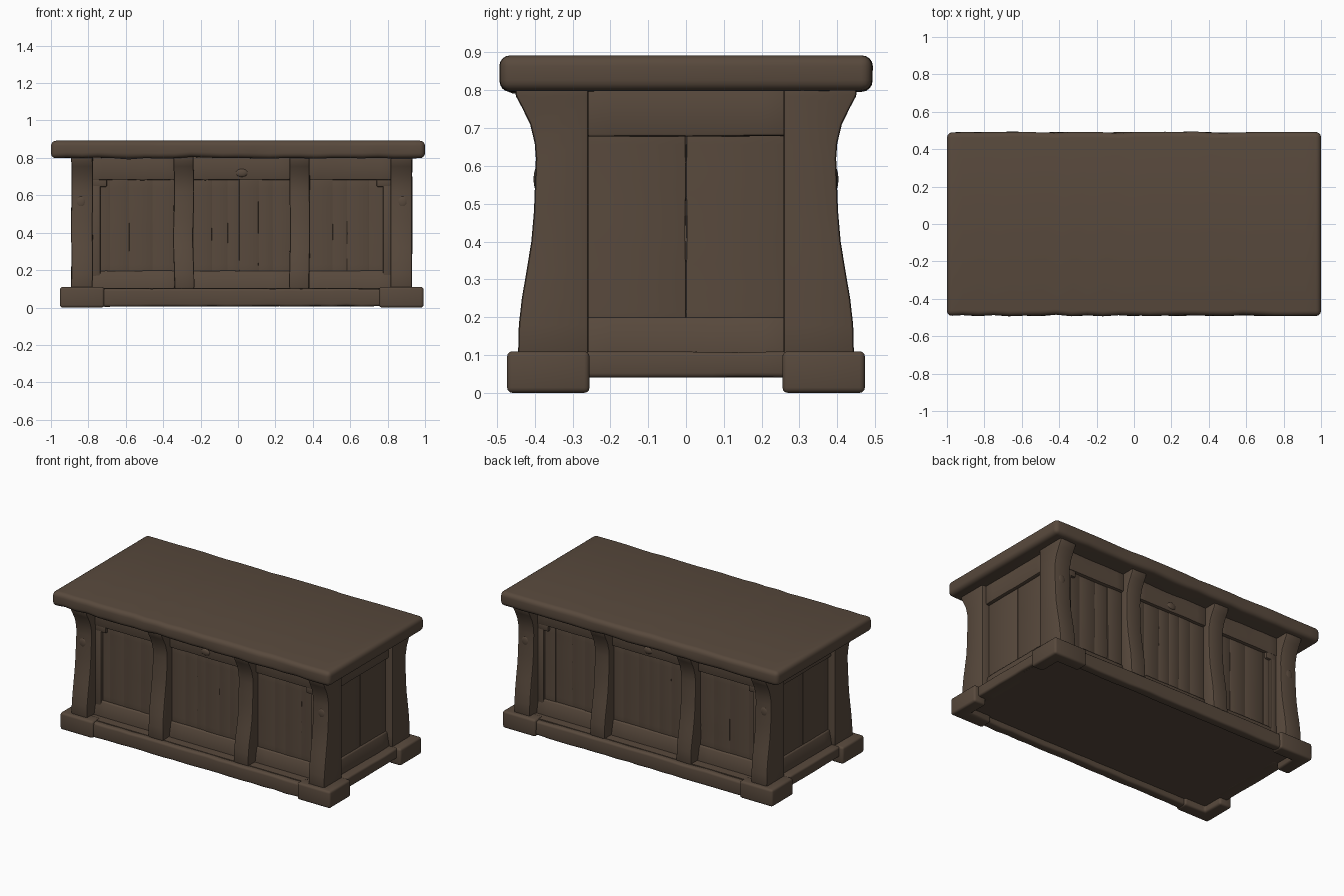
import bpy, bmesh, math, random
from mathutils import Vector, noise

if "Cube" in bpy.data.objects:
    bpy.data.objects.remove(bpy.data.objects["Cube"])

random.seed(4)
CX = 0.02  # the body sits slightly to the right of the table top

wood = bpy.data.materials.new("dark brown wood")
wood.diffuse_color = (0.098, 0.067, 0.046, 1)
wood.use_nodes = True
wood.node_tree.nodes["Principled BSDF"].inputs["Base Color"].default_value = wood.diffuse_color


def finish(name, bm, bevel, seg=2):
    """Round the hard edges, then turn the bmesh into a smooth shaded object."""
    bmesh.ops.recalc_face_normals(bm, faces=bm.faces)
    if bevel:
        hard = [e for e in bm.edges if len(e.link_faces) == 2 and e.calc_face_angle() > 0.7]
        bmesh.ops.bevel(bm, geom=hard, offset=bevel, segments=seg, profile=0.5,
                        affect='EDGES', clamp_overlap=True)
    me = bpy.data.meshes.new(name)
    bm.to_mesh(me)
    bm.free()
    me.materials.append(wood)
    ob = bpy.data.objects.new(name, me)
    bpy.context.collection.objects.link(ob)
    bpy.ops.object.select_all(action='DESELECT')
    ob.select_set(True)
    bpy.context.view_layer.objects.active = ob
    bpy.ops.object.shade_smooth_by_angle(angle=math.radians(40))
    return ob


def box(name, lo, hi, bevel=0.008, wear=0.0, cuts=0, axis=0, seg=2, flat_top=False, lean=None):
    """Rounded box between two corners; wear makes its long edges uneven,
    lean shifts the upper edge of the outer face inwards."""
    lo, hi = ([min(a, b) for a, b in zip(lo, hi)], [max(a, b) for a, b in zip(lo, hi)])
    bm = bmesh.new()
    bmesh.ops.create_cube(bm, size=1)
    for v in bm.verts:
        v.co = [lo[i] + (v.co[i] + 0.5) * (hi[i] - lo[i]) for i in range(3)]
    no = Vector((0, 0, 0))
    no[axis] = 1
    for k in range(cuts):
        p = Vector(lo)
        p[axis] += (k + 1) / (cuts + 1) * (hi[axis] - lo[axis])
        bmesh.ops.bisect_plane(bm, geom=bm.verts[:] + bm.edges[:] + bm.faces[:],
                               plane_co=p, plane_no=no)
    mid = [(a + b) / 2 for a, b in zip(lo, hi)]
    for v in bm.verts:
        upper = v.co.z > mid[2]
        for i in range(3):
            if i != axis and wear and not (i == 2 and upper and flat_top):
                n = abs(noise.noise(v.co * 6 + Vector((i * 9, 3, 1)))) * wear
                v.co[i] -= math.copysign(n, v.co[i] - mid[i])
        if lean and upper:
            v.co += Vector(lean)
    return finish(name, bm, bevel, seg)


# outer curve of the posts: (distance from centre in y, height)
CURVE = [(0.444, 0.10), (0.442, 0.18), (0.434, 0.25), (0.422, 0.32), (0.409, 0.40),
         (0.402, 0.48), (0.399, 0.56), (0.397, 0.62), (0.400, 0.66), (0.412, 0.71),
         (0.434, 0.755), (0.450, 0.785), (0.452, 0.82)]


def post(name, x0, x1, inner, sy, shrink=0.0):
    """Flared post: the curved profile extruded sideways."""
    bm = bmesh.new()
    pts = [(y - shrink, z) for y, z in CURVE]
    rings = []
    for x in (x0, x1):
        outer = [bm.verts.new((x + 0.006 * noise.noise(Vector((x0 * 5, sy, z * 4))), sy * y, z))
                 for y, z in pts]
        back = [bm.verts.new((x, sy * inner, z)) for _, z in pts]
        rings.append((outer, back))
    (a, ab), (b, bb) = rings
    for i in range(len(pts) - 1):
        for q in ((a[i], a[i+1], b[i+1], b[i]), (ab[i], ab[i+1], bb[i+1], bb[i]),
                  (a[i], a[i+1], ab[i+1], ab[i]), (b[i], b[i+1], bb[i+1], bb[i])):
            bm.faces.new(q)
    for i in (0, -1):
        bm.faces.new((a[i], b[i], bb[i], ab[i]))
    return finish(name, bm, 0.009)


def foot(name, sx, sy):
    """L-shaped corner foot, open towards the underside."""
    bm = bmesh.new()
    plan = [(0.735, 0.473), (0.972, 0.473), (0.972, 0.255), (0.885, 0.255),
            (0.885, 0.39), (0.735, 0.39)]
    face = bm.faces.new([bm.verts.new((CX + sx * x, sy * y, 0)) for x, y in plan])
    new = bmesh.ops.extrude_face_region(bm, geom=[face])["geom"]
    bmesh.ops.translate(bm, vec=(0, 0, 0.11),
                        verts=[g for g in new if isinstance(g, bmesh.types.BMVert)])
    finish(name, bm, 0.014, 3)


def knot(name, loc, size):
    """Small flattened bump in the wood."""
    bm = bmesh.new()
    bmesh.ops.create_uvsphere(bm, u_segments=14, v_segments=8, radius=1)
    for v in bm.verts:
        v.co = Vector(loc) + Vector([c * s for c, s in zip(v.co, size)])
    finish(name, bm, 0)


# table top: thick worn slab with rounded ends
top = box("table_top", (-1, -0.494, 0.796), (1, 0.494, 0.892), 0.028, 0.014, 23, 0, 4, True)

# inner body and underside
box("body_core", (CX - 0.84, -0.325, 0.05), (CX + 0.84, 0.325, 0.81), 0)
box("bottom_board", (CX - 0.92, -0.43, 0.041), (CX + 0.92, 0.43, 0.105), 0)

for sy, side in ((-1, "front"), (1, "back")):
    # base rail along the long side
    box(side + "_base_rail", (CX - 0.80, sy * 0.40, 0.004), (CX + 0.80, sy * 0.463, 0.103),
        0.014, 0.008, 19, 0, 3)
    for sx, end in ((-1, "left"), (1, "right")):
        # corner foot and corner post, then the slimmer middle post
        foot(f"{side}_{end}_foot", sx, sy)
        post(f"{side}_{end}_corner_post", CX + sx * 0.796, CX + sx * 0.911, 0.258, sy)
        post(f"{side}_{end}_middle_post", CX + sx * 0.257, CX + sx * 0.364, 0.31, sy, 0.005)
        knot(f"{side}_{end}_post_knot", (CX + sx * 0.86, sy * 0.395, 0.565), (0.026, 0.008, 0.03))
        # stile and little bracket beside the corner post
        box(f"{side}_{end}_stile", (CX + sx * 0.755, sy * 0.31, 0.10),
            (CX + sx * 0.80, sy * 0.358, 0.70), 0.006)
        box(f"{side}_{end}_bracket", (CX + sx * 0.72, sy * 0.31, 0.645),
            (CX + sx * 0.80, sy * 0.359, 0.70), 0.008)

    # three panels: top rail, sloping sill and vertical planks
    for name, x0, x1, n in (("left", -0.80, -0.36, 4), ("middle", -0.26, 0.26, 6),
                            ("right", 0.36, 0.80, 4)):
        box(f"{side}_{name}_top_rail", (CX + x0, sy * 0.31, 0.68), (CX + x1, sy * 0.364, 0.81),
            0.008, 0.005, 7)
        box(f"{side}_{name}_sill", (CX + x0, sy * 0.31, 0.09), (CX + x1, sy * 0.376, 0.197),
            0.007, 0.003, 5, lean=(0, -sy * 0.022, 0))
        w = (x1 - x0) / n
        cuts = [x0] + [x0 + w * (i + random.uniform(-0.25, 0.25)) for i in range(1, n)] + [x1]
        for i in range(n):
            box(f"{side}_{name}_plank_{i + 1}", (CX + cuts[i] - 0.002, sy * 0.31, 0.15),
                (CX + cuts[i + 1] + 0.002, sy * (0.343 + random.uniform(-0.003, 0.003)), 0.72),
                0.003, 0.003, 6, 2)
    knot(side + "_rail_knot", (CX, sy * 0.361, 0.72), (0.032, 0.010, 0.022))

for sx, end in ((-1, "left"), (1, "right")):
    # short sides: raised base rail, top rail, sloping sill and two wide planks
    box(end + "_base_rail", (CX + sx * 0.85, -0.27, 0.04), (CX + sx * 0.945, 0.27, 0.11),
        0.012, 0.004, 7, 1, 3)
    box(end + "_top_rail", (CX + sx * 0.82, -0.265, 0.677), (CX + sx * 0.884, 0.265, 0.81),
        0.008, 0.004, 7, 1)
    box(end + "_sill", (CX + sx * 0.82, -0.265, 0.09), (CX + sx * 0.892, 0.265, 0.20),
        0.007, 0.003, 7, 1, lean=(-sx * 0.02, 0, 0))
    for sy, part in ((-1, "front"), (1, "back")):
        box(f"{end}_{part}_plank", (CX + sx * 0.82, 0, 0.15),
            (CX + sx * 0.862, sy * 0.265, 0.72), 0.004, 0.004, 8, 2)
